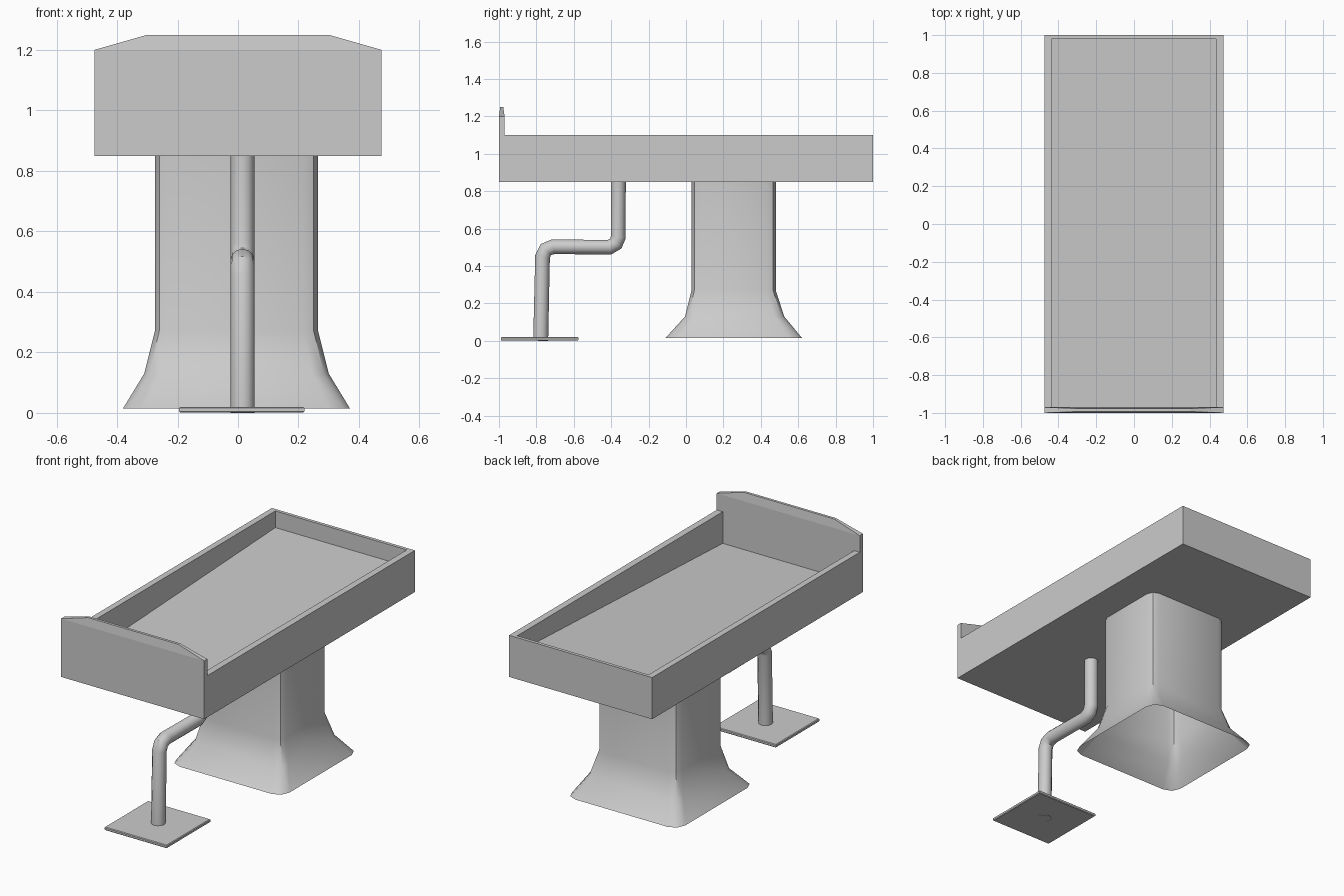
import bpy, bmesh, math

if "Cube" in bpy.data.objects:
    bpy.data.objects.remove(bpy.data.objects["Cube"])


def loft(name, rings, cap_start=True, cap_end=True):
    """Skin a list of equal-length closed rings of points."""
    bm = bmesh.new()
    vr = [[bm.verts.new(p) for p in ring] for ring in rings]
    n = len(rings[0])
    for a, b in zip(vr, vr[1:]):
        for i in range(n):
            j = (i + 1) % n
            bm.faces.new((a[i], a[j], b[j], b[i]))
    if cap_start:
        bm.faces.new(vr[0][::-1])
    if cap_end:
        bm.faces.new(vr[-1])
    bmesh.ops.recalc_face_normals(bm, faces=bm.faces)
    me = bpy.data.meshes.new(name)
    bm.to_mesh(me)
    bm.free()
    ob = bpy.data.objects.new(name, me)
    bpy.context.collection.objects.link(ob)
    return ob


def rect(x0, x1, y0, y1, z, z_back=None):
    zb = z if z_back is None else z_back
    return [(x0, y0, z), (x1, y0, z), (x1, y1, zb), (x0, y1, zb)]


def round_rect(x0, x1, y0, y1, z, r, seg=2):
    pts = []
    corners = [(x1 - r, y1 - r), (x0 + r, y1 - r), (x0 + r, y0 + r), (x1 - r, y0 + r)]
    for k, (cx, cy) in enumerate(corners):
        for s in range(seg + 1):
            a = math.pi / 2 * (k + s / seg)
            pts.append((cx + r * math.cos(a), cy + r * math.sin(a), z))
    return pts


def smooth(ob, angle):
    bpy.ops.object.select_all(action='DESELECT')
    ob.select_set(True)
    bpy.context.view_layer.objects.active = ob
    bpy.ops.object.shade_smooth_by_angle(angle=math.radians(angle))


# Open tray whose floor slopes down towards the front
loft("tray", [
    rect(-0.475, 0.475, -1, 1, 0.85),
    rect(-0.475, 0.475, -1, 1, 1.10),
    rect(-0.438, 0.435, -0.97, 0.98, 1.10),
    rect(-0.438, 0.435, -0.97, 0.98, 0.91, 1.0),
])

# Raised front panel with sloping shoulders
loft("front_panel", [
    rect(-0.475, 0.475, -1, -0.97, 1.10),
    rect(-0.475, 0.475, -1, -0.97, 1.20),
    rect(-0.30, 0.30, -0.993, -0.977, 1.25),
], cap_start=False)

# Hollow flared pedestal, open at the bottom
pedestal = loft("pedestal", [
    round_rect(-0.275, 0.265, 0.03, 0.48, 0.85, 0.05),
    round_rect(-0.275, 0.265, 0.03, 0.48, 0.27, 0.05),
    round_rect(-0.31, 0.30, -0.005, 0.525, 0.13, 0.055),
    round_rect(-0.38, 0.37, -0.11, 0.62, 0.015, 0.07),
], cap_start=False, cap_end=False)
smooth(pedestal, 40)

# Bent pipe carrying the pedal
path = [(-0.362, 0.855), (-0.362, 0.555), (-0.375, 0.52), (-0.41, 0.50),
        (-0.71, 0.503), (-0.75, 0.488), (-0.767, 0.45), (-0.777, 0.0)]
cu = bpy.data.curves.new("pedal_pipe", 'CURVE')
cu.dimensions = '3D'
cu.bevel_depth = 0.04
cu.bevel_resolution = 4
sp = cu.splines.new('POLY')
sp.points.add(len(path) - 1)
for p, (y, z) in zip(sp.points, path):
    p.co = (0.015, y, z, 1)
pipe = bpy.data.objects.new("pedal_pipe", cu)
bpy.context.collection.objects.link(pipe)
bpy.ops.object.select_all(action='DESELECT')
pipe.select_set(True)
bpy.context.view_layer.objects.active = pipe
bpy.ops.object.convert(target='MESH')
smooth(bpy.context.view_layer.objects.active, 40)

# Foot pedal plate with softened edges
x0, x1, y0, y1, c = -0.195, 0.22, -0.99, -0.575, 0.004
loft("pedal_plate", [
    rect(x0 + c, x1 - c, y0 + c, y1 - c, 0.001),
    rect(x0, x1, y0, y1, 0.005),
    rect(x0, x1, y0, y1, 0.016),
    rect(x0 + c, x1 - c, y0 + c, y1 - c, 0.02),
])
